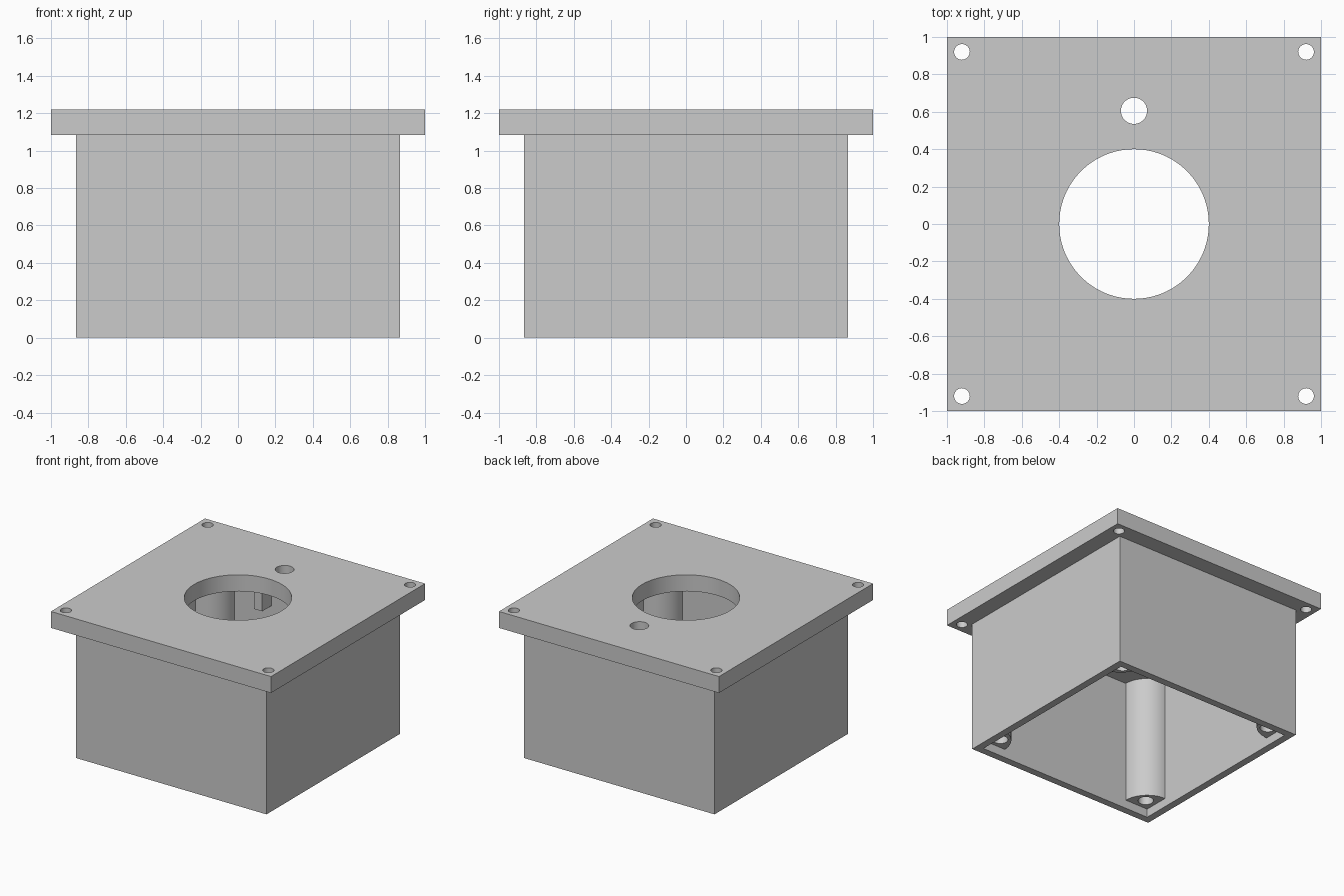
import bpy
import bmesh
from math import cos, sin, pi, radians

OUTER, INNER = 0.865, 0.805      # housing half widths
LEDGE, TOP = 1.085, 1.22         # underside and top of the cover plate
RECESS = 0.07                    # posts stop short of the open bottom

cube = bpy.data.objects.get("Cube")
if cube:
    bpy.data.objects.remove(cube, do_unlink=True)

grey = bpy.data.materials.new("light_grey")
grey.use_nodes = True
COLOUR = (0.6, 0.6, 0.6, 1)
grey.diffuse_color = COLOUR
grey.node_tree.nodes["Principled BSDF"].inputs["Base Color"].default_value = COLOUR


def prism(name, outline, z0, z1):
    """Extrude a flat outline between two heights."""
    bm = bmesh.new()
    face = bm.faces.new([bm.verts.new((x, y, z0)) for x, y in outline])
    extruded = bmesh.ops.extrude_face_region(bm, geom=[face])["geom"]
    moved = [v for v in extruded if isinstance(v, bmesh.types.BMVert)]
    bmesh.ops.translate(bm, verts=moved, vec=(0, 0, z1 - z0))
    bmesh.ops.recalc_face_normals(bm, faces=bm.faces)
    mesh = bpy.data.meshes.new(name)
    bm.to_mesh(mesh)
    bm.free()
    mesh.materials.append(grey)
    obj = bpy.data.objects.new(name, mesh)
    bpy.context.collection.objects.link(obj)
    return obj


def rect(x0, x1, y0, y1):
    return [(x0, y0), (x1, y0), (x1, y1), (x0, y1)]


def circle(x, y, r, n=48):
    return [(x + r * cos(2 * pi * i / n), y + r * sin(2 * pi * i / n)) for i in range(n)]


def select(obj):
    bpy.ops.object.select_all(action='DESELECT')
    obj.select_set(True)
    bpy.context.view_layer.objects.active = obj


def cut(obj, outline, z0, z1):
    """Subtract a prism from an object."""
    cutter = prism("cutter", outline, z0, z1)
    mod = obj.modifiers.new("cut", 'BOOLEAN')
    mod.operation = 'DIFFERENCE'
    mod.solver = 'EXACT'
    mod.object = cutter
    select(obj)
    bpy.ops.object.modifier_apply(modifier=mod.name)
    bpy.data.objects.remove(cutter, do_unlink=True)


def smooth(obj):
    select(obj)
    bpy.ops.object.shade_smooth_by_angle(angle=radians(30))


corners = [(sx, sy) for sx in (-1, 1) for sy in (-1, 1)]

# Cover plate with central opening, small hole and corner screw holes
plate = prism("cover_plate", rect(-1, 1, -1, 1), LEDGE, TOP)
cut(plate, circle(0, 0, 0.4, 96), LEDGE - 0.1, TOP + 0.1)
cut(plate, circle(0, 0.605, 0.07), LEDGE - 0.1, TOP + 0.1)
for sx, sy in corners:
    cut(plate, circle(sx * 0.92, sy * 0.92, 0.042, 32), LEDGE - 0.1, TOP + 0.1)
smooth(plate)

# Housing walls, open at the bottom
walls = prism("housing_walls", rect(-OUTER, OUTER, -OUTER, OUTER), 0, LEDGE)
cut(walls, rect(-INNER, INNER, -INNER, INNER), -0.1, LEDGE + 0.1)

# Quarter-round screw posts in the inner corners
for i, (sx, sy) in enumerate(corners):
    arc = [(pi / 2) * k / 16 for k in range(17)]
    outline = [(sx * INNER, sy * INNER)]
    outline += [(sx * (INNER - 0.21 * cos(a)), sy * (INNER - 0.21 * sin(a))) for a in arc]
    post = prism(f"screw_post_{i + 1}", outline, RECESS, LEDGE)
    hole = INNER - 0.09
    cut(post, circle(sx * hole, sy * hole, 0.058, 32), 0, LEDGE - 0.05)
    smooth(post)

# Small ribs on the inside of the back wall
for side, s in (("right", -1), ("left", 1)):
    x0, x1 = sorted((s * 0.26, s * 0.335))
    prism(f"back_rib_{side}", rect(x0, x1, INNER - 0.12, INNER), 0.775, LEDGE)
